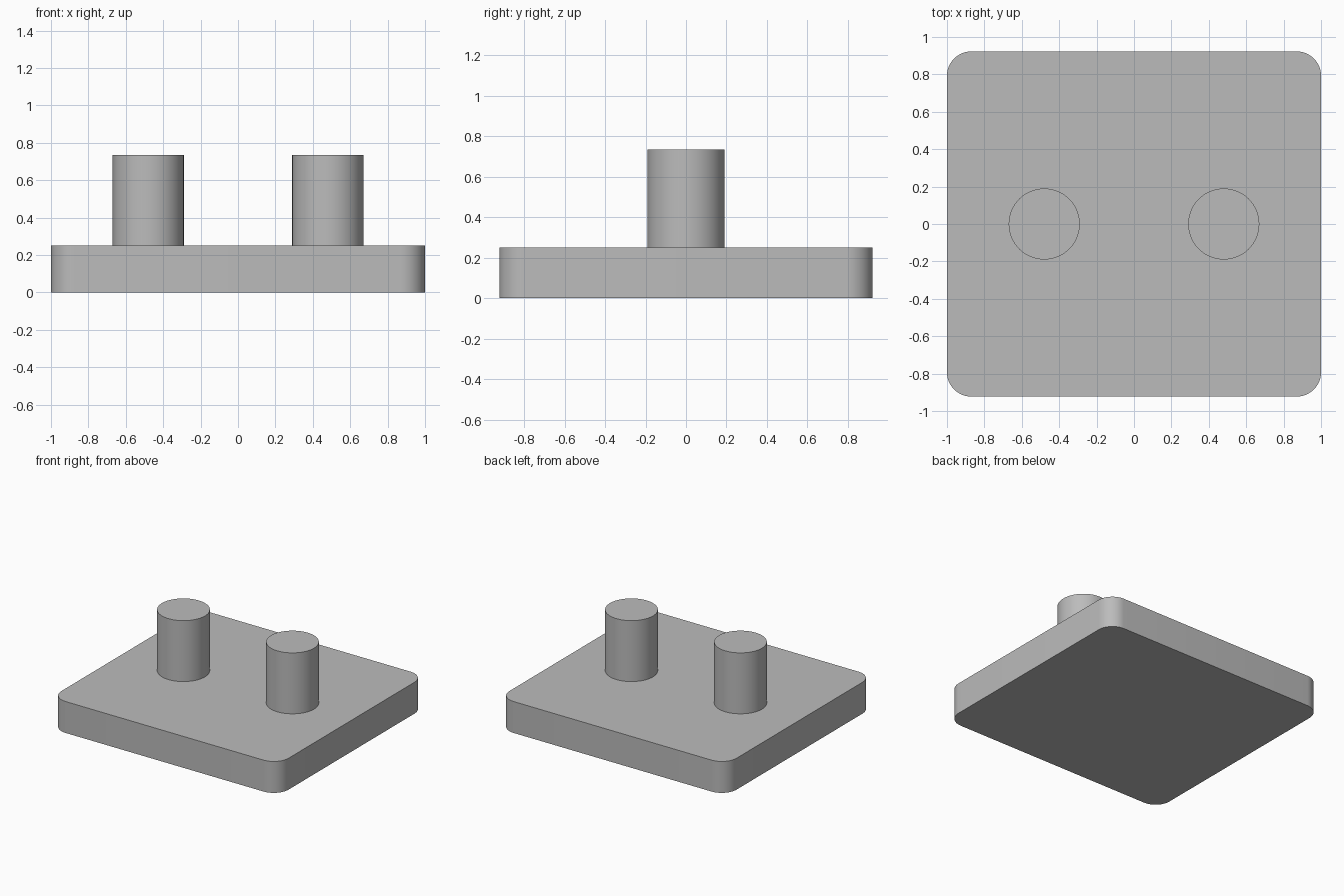
import bpy
import bmesh
import math

cube = bpy.data.objects.get("Cube")
if cube:
    bpy.data.objects.remove(cube, do_unlink=True)

WIDTH, DEPTH, THICK = 2.0, 1.845, 0.25
CORNER = 0.13
PEG_X, PEG_R, PEG_TOP = 0.48, 0.19, 0.735

grey = bpy.data.materials.new("plain grey")
grey.use_nodes = True
colour = (0.5, 0.5, 0.5, 1)
grey.diffuse_color = colour
grey.node_tree.nodes["Principled BSDF"].inputs["Base Color"].default_value = colour


def finish(obj, name):
    """Name, colour and smooth a part."""
    obj.name = obj.data.name = name
    obj.data.materials.append(grey)
    bpy.ops.object.select_all(action="DESELECT")
    obj.select_set(True)
    bpy.context.view_layer.objects.active = obj
    bpy.ops.object.shade_smooth_by_angle(angle=math.radians(30))


# Base plate: a block with its upright edges rounded
bm = bmesh.new()
bmesh.ops.create_cube(bm, size=1)
bmesh.ops.scale(bm, vec=(WIDTH, DEPTH, THICK), verts=bm.verts)
bmesh.ops.translate(bm, vec=(0, 0, THICK / 2), verts=bm.verts)
upright = [e for e in bm.edges
           if abs(e.verts[0].co.z - e.verts[1].co.z) > THICK / 2]
bmesh.ops.bevel(bm, geom=upright, offset=CORNER, segments=12,
                profile=0.5, affect="EDGES")
mesh = bpy.data.meshes.new("base_plate")
bm.to_mesh(mesh)
bm.free()
plate = bpy.data.objects.new("base_plate", mesh)
bpy.context.collection.objects.link(plate)
finish(plate, "base_plate")

# Two round pegs standing on the plate
for side, name in ((1, "left_peg"), (-1, "right_peg")):
    bpy.ops.mesh.primitive_cylinder_add(
        vertices=64, radius=PEG_R, depth=PEG_TOP - THICK,
        location=(side * PEG_X, 0, (PEG_TOP + THICK) / 2))
    finish(bpy.context.object, name)
